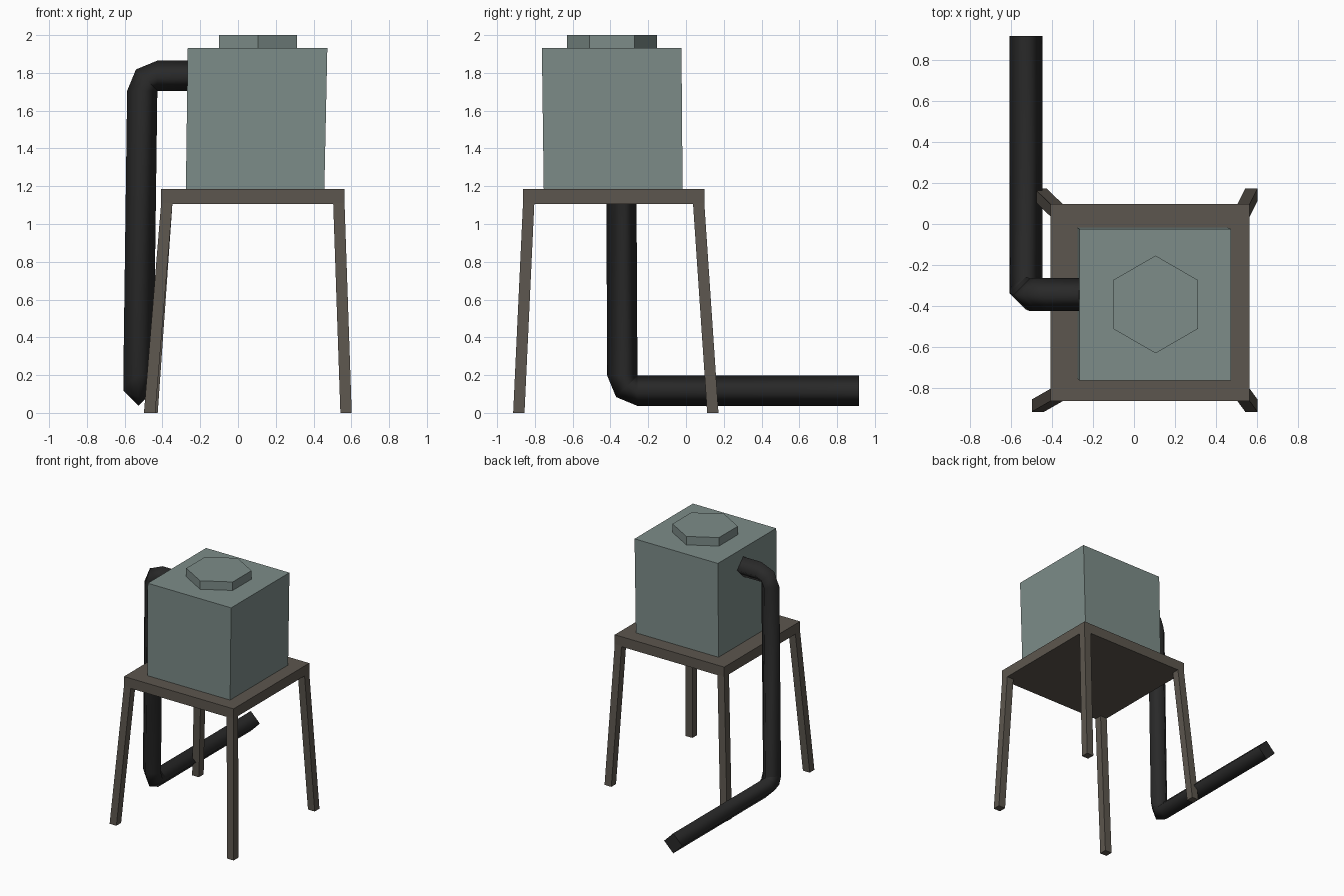
import bpy, math

if "Cube" in bpy.data.objects:
    bpy.data.objects.remove(bpy.data.objects["Cube"])


def material(name, rgb):
    m = bpy.data.materials.new(name)
    m.diffuse_color = (*rgb, 1)
    m.use_nodes = True
    m.node_tree.nodes["Principled BSDF"].inputs["Base Color"].default_value = m.diffuse_color
    return m


TANK = material("grey green paint", (0.205, 0.265, 0.25))
FRAME = material("weathered wood", (0.108, 0.094, 0.077))
PIPE = material("black rubber", (0.022, 0.022, 0.022))


def add(name, verts, faces, mat):
    me = bpy.data.meshes.new(name)
    me.from_pydata(verts, [], faces)
    me.materials.append(mat)
    ob = bpy.data.objects.new(name, me)
    bpy.context.collection.objects.link(ob)
    return ob


def prism(name, bottom, top, mat):
    """Closed solid between two matching counter-clockwise loops."""
    n = len(bottom)
    faces = [tuple(reversed(range(n))), tuple(range(n, 2 * n))]
    faces += [(i, (i + 1) % n, n + (i + 1) % n, n + i) for i in range(n)]
    return add(name, bottom + top, faces, mat)


def rect(x0, x1, y0, y1, z):
    return [(x0, y0, z), (x1, y0, z), (x1, y1, z), (x0, y1, z)]


# Tank, leaning very slightly, with its hexagonal lid
prism("tank", rect(-0.276, 0.457, -0.753, -0.018, 1.18),
      rect(-0.266, 0.473, -0.763, -0.024, 1.932), TANK)


def hexagon(z):
    return [(0.105 + 0.238 * math.cos(math.radians(30 + 60 * i)),
             -0.392 + 0.238 * math.sin(math.radians(30 + 60 * i)), z) for i in range(6)]


prism("tank_lid", hexagon(1.92), hexagon(2.0), TANK)

# Stand: platform and four splayed legs
prism("platform", rect(-0.407, 0.564, -0.863, 0.097, 1.105),
      rect(-0.407, 0.564, -0.863, 0.097, 1.185), FRAME)
W = 0.06
legs = {  # foot corner x, y (minimum), top corner x, y (minimum)
    "front_left_leg": (-0.498, -0.915, -0.407, -0.863),
    "front_right_leg": (0.542, -0.915, 0.504, -0.863),
    "back_left_leg": (-0.485, 0.112, -0.407, 0.037),
    "back_right_leg": (0.542, 0.112, 0.504, 0.037),
}
for name, (fx, fy, tx, ty) in legs.items():
    prism(name, rect(fx, fx + W, fy, fy + W, 0),
          rect(tx, tx + W, ty, ty + W, 1.11), FRAME)

# Pipe: four-sided tube; each ring is a centre plus two half-diagonal directions
R = 0.08
C = R * math.sqrt(0.5)
X, Y, Z = (1, 0, 0), (0, 1, 0), (0, 0, 1)
S = math.sqrt(0.5)
rings = [
    ((-0.25, -0.344, 1.785), Z, Y),
    ((-0.427, -0.344, 1.785), Z, Y),
    ((-0.427 - C, -0.344, 1.705 + C), (-S, 0, S), Y),
    ((-0.507, -0.345, 1.705), (-1, 0, 0), Y),
    ((-0.527, -0.337, 0.197), (-1, 0, 0), Y),
    ((-0.527, -0.257 - C, 0.197 - C), (-1, 0, 0), (0, S, S)),
    ((-0.527, -0.257, 0.117), (-1, 0, 0), Z),
    ((-0.527, 0.915, 0.117), (-1, 0, 0), Z),
]
verts = []
for c, u, v in rings:
    for a, b in ((R, 0), (0, R), (-R, 0), (0, -R)):
        verts.append(tuple(c[k] + a * u[k] + b * v[k] for k in range(3)))
faces = []
for r in range(len(rings) - 1):
    for i in range(4):
        j = (i + 1) % 4
        faces.append((4 * r + i, 4 * r + j, 4 * r + 4 + j, 4 * r + 4 + i))
n = 4 * (len(rings) - 1)
faces += [(3, 2, 1, 0), (n, n + 1, n + 2, n + 3)]
pipe = add("pipe", verts, faces, PIPE)

# Consistent outward normals; the tube is smooth along its length, ends flat
import bmesh
bm = bmesh.new()
bm.from_mesh(pipe.data)
bmesh.ops.recalc_face_normals(bm, faces=bm.faces)
for f in bm.faces:
    f.smooth = f.index < len(faces) - 2
for e in bm.edges:
    e.smooth = all(f.smooth for f in e.link_faces)
bm.to_mesh(pipe.data)
bm.free()
